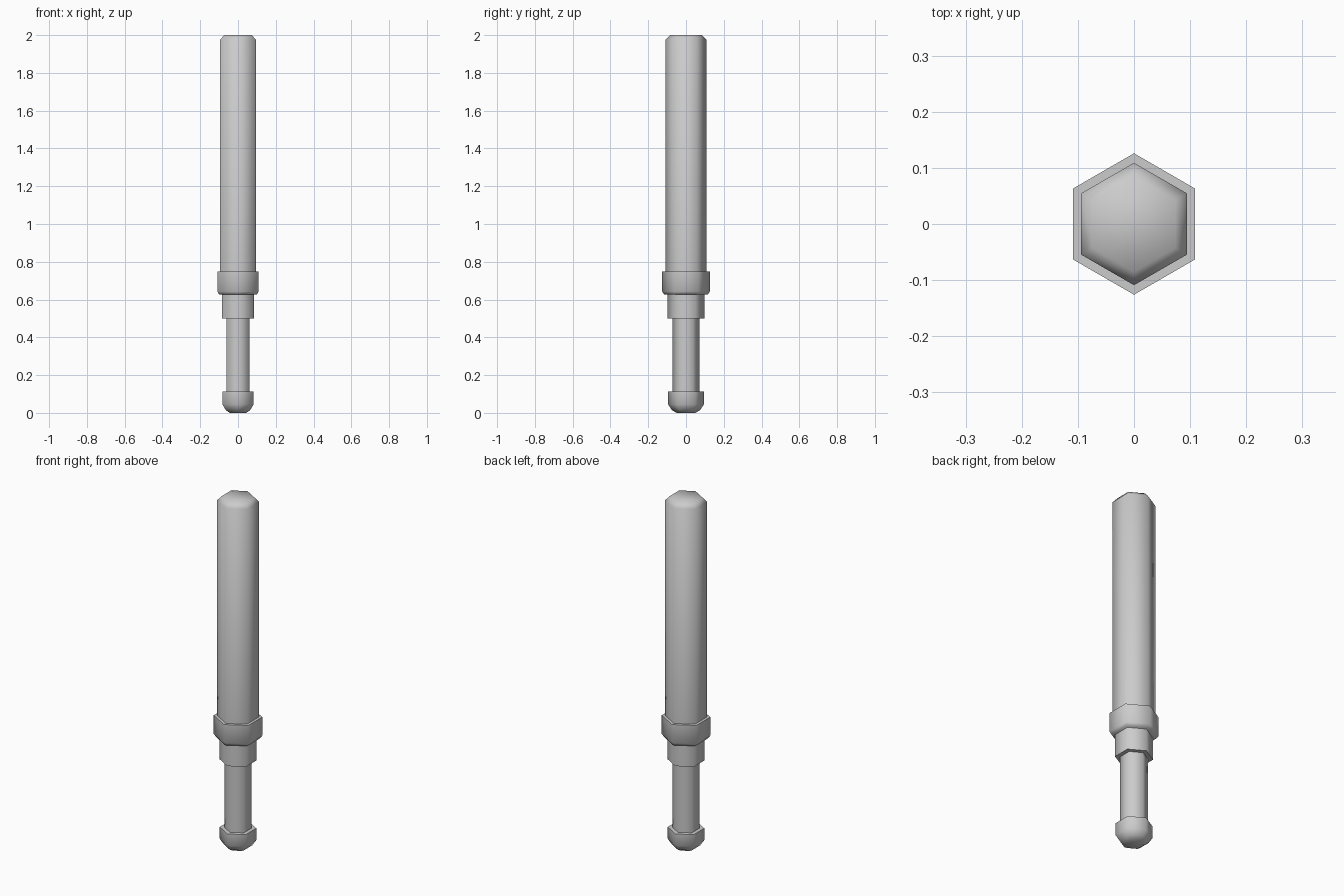
import bpy, math

cube = bpy.data.objects.get("Cube")
if cube:
    bpy.data.objects.remove(cube, do_unlink=True)

SIDES = 6

metal = bpy.data.materials.new("light grey metal")
metal.use_nodes = True
grey = (0.6, 0.6, 0.6, 1)
metal.diffuse_color = grey
metal.node_tree.nodes["Principled BSDF"].inputs["Base Color"].default_value = grey


def hex_part(name, profile):
    """Stack hexagonal rings given as (radius, height), capped at both ends."""
    verts, faces = [], []
    for radius, z in profile:
        for i in range(SIDES):
            a = math.pi / 2 + math.tau * i / SIDES
            verts.append((radius * math.cos(a), radius * math.sin(a), z))
    for r in range(len(profile) - 1):
        for i in range(SIDES):
            j = (i + 1) % SIDES
            lo, hi = r * SIDES, (r + 1) * SIDES
            faces.append((lo + i, lo + j, hi + j, hi + i))
    faces.append(tuple(reversed(range(SIDES))))
    faces.append(tuple(range(len(verts) - SIDES, len(verts))))
    mesh = bpy.data.meshes.new(name)
    mesh.from_pydata(verts, [], faces)
    mesh.materials.append(metal)
    obj = bpy.data.objects.new(name, mesh)
    bpy.context.collection.objects.link(obj)
    bpy.ops.object.select_all(action="DESELECT")
    obj.select_set(True)
    bpy.context.view_layer.objects.active = obj
    bpy.ops.object.shade_smooth_by_angle(angle=math.radians(65))
    return obj


# Rounded foot, thin rod, neck, wide collar and long handle
hex_part("foot", [(0.05, 0), (0.075, 0.015), (0.095, 0.045), (0.095, 0.112)])
hex_part("rod", [(0.071, 0.10), (0.071, 0.51)])
hex_part("neck", [(0.097, 0.5), (0.097, 0.64)])
hex_part("collar", [(0.115, 0.626), (0.126, 0.642), (0.126, 0.748)])
hex_part("handle", [(0.109, 0.74), (0.109, 1.975), (0.085, 2.0)])
